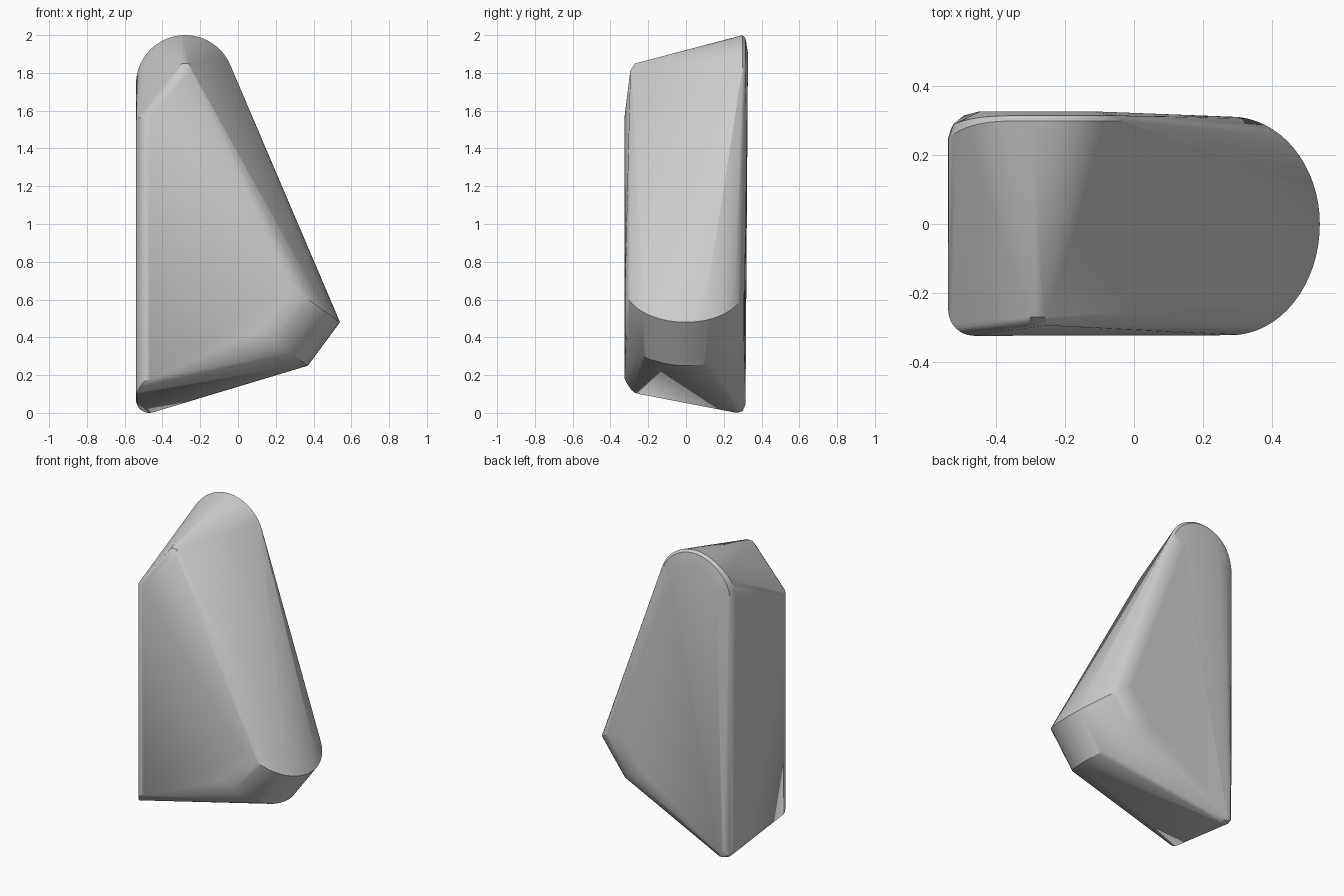
import bpy
import bmesh
from math import sin, cos, pi, sqrt
from mathutils import Vector

cube = bpy.data.objects.get("Cube")
if cube:
    bpy.data.objects.remove(cube)

points = []


def add(x, y, z):
    points.append(Vector((x, y, z)))


def disc(cx, cz, radius, y, pull, start, end, steps=28):
    """Upright arc whose left end bends forward by the pull distance."""
    for i in range(steps + 1):
        a = start + (end - start) * i / steps
        bend = pull * max(0, -cos(a)) ** 4
        add(cx + radius * cos(a), y - bend, cz + radius * sin(a))


# Rounded crown at the back
for radius, y, pull in ((0.26, 0.30, 0.05), (0.245, 0.315, 0.025), (0.17, 0.327, 0)):
    disc(-0.28, 1.74, radius, y, pull, 0.1, pi)

# Rounded heel at the bottom of the back
for radius, y, pull in ((0.07, 0.27, 0.02), (0.06, 0.30, 0.02), (0.025, 0.315, 0)):
    disc(-0.47, 0.07, radius, y, pull, pi, 1.6 * pi, 12)

# Small blunt peak at the front
for side in (-1, 1):
    add(-0.28 + side * 0.02, -0.27, 1.85)
    add(-0.28 + side * 0.03, -0.295, 1.81)

# Rounded front left edge, from the shoulder to the bottom corner
for i in range(7):
    a = i / 6 * pi / 2
    x, y = -0.465 - 0.075 * cos(a), -0.25 - 0.075 * sin(a)
    add(x, y, 1.55 + 0.02 * sin(a))
    add(x, y, 0.10 + 0.08 * sin(a) ** 2)

# Tilted round nose on the right, swept down to the underside
nose_radius = 0.32
along = Vector((-0.81, 0, 0.58))
down = Vector((-0.17, 0, -0.23))
tip = Vector((0.54, 0, 0.48))
for i in range(33):
    a = -pi / 2 + pi * i / 32
    y = nose_radius * sin(a) * (0.975 if a > 0 else 1.01)
    rim = tip + along * nose_radius * (1 - cos(a)) + Vector((0, y, 0))
    points.append(rim)
    points.append(rim + down)

# Skin around all the profiles
bm = bmesh.new()
for p in points:
    bm.verts.new(p)
hull = bmesh.ops.convex_hull(bm, input=bm.verts)
loose = {g for g in hull["geom_interior"] + hull["geom_unused"]
         if isinstance(g, bmesh.types.BMVert)}
bmesh.ops.delete(bm, geom=list(loose), context="VERTS")
bmesh.ops.dissolve_limit(bm, angle_limit=0.008, verts=bm.verts, edges=bm.edges)
bmesh.ops.recalc_face_normals(bm, faces=bm.faces)

mesh = bpy.data.meshes.new("faceted_block")
bm.to_mesh(mesh)
bm.free()
block = bpy.data.objects.new("faceted_block", mesh)
bpy.context.collection.objects.link(block)

# Plain grey surface
grey = bpy.data.materials.new("plain_grey")
grey.use_nodes = True
colour = (0.6, 0.6, 0.6, 1)
grey.diffuse_color = colour
grey.node_tree.nodes["Principled BSDF"].inputs["Base Color"].default_value = colour
mesh.materials.append(grey)

bpy.ops.object.select_all(action="DESELECT")
block.select_set(True)
bpy.context.view_layer.objects.active = block
bpy.ops.object.shade_smooth_by_angle(angle=0.5)
